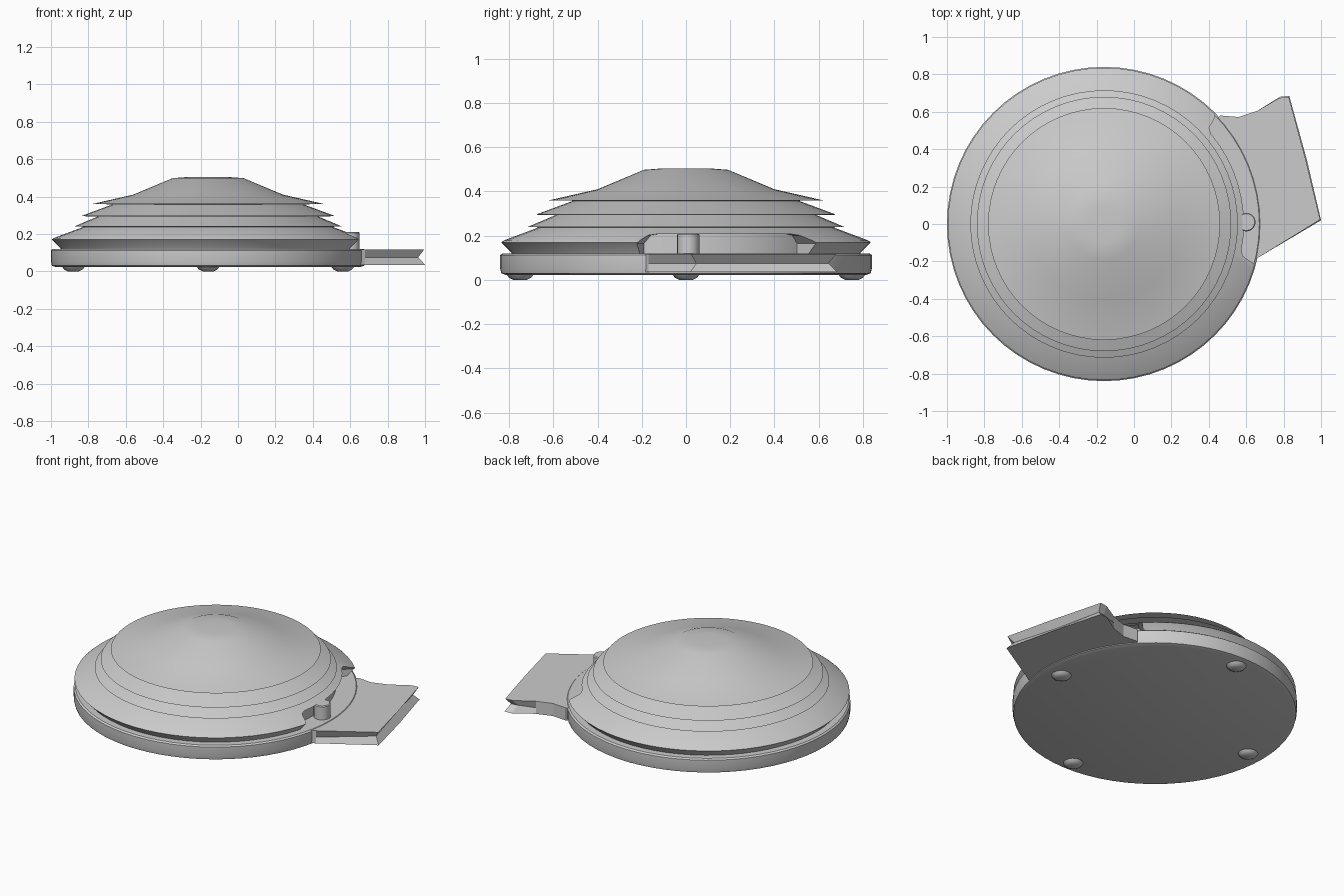
import bpy, bmesh, math
from mathutils import Vector

if "Cube" in bpy.data.objects:
    bpy.data.objects.remove(bpy.data.objects["Cube"])

CX = -0.16  # axis of the round body

grey = bpy.data.materials.new("light_grey")
grey.use_nodes = True
grey.diffuse_color = (0.6, 0.6, 0.6, 1)
grey.node_tree.nodes["Principled BSDF"].inputs["Base Color"].default_value = (0.6, 0.6, 0.6, 1)


def finish(name, bm):
    bmesh.ops.recalc_face_normals(bm, faces=bm.faces[:])
    mesh = bpy.data.meshes.new(name)
    bm.to_mesh(mesh)
    bm.free()
    mesh.materials.append(grey)
    obj = bpy.data.objects.new(name, mesh)
    bpy.context.collection.objects.link(obj)
    return obj


def smooth(obj, angle=25):
    bpy.ops.object.select_all(action='DESELECT')
    obj.select_set(True)
    bpy.context.view_layer.objects.active = obj
    bpy.ops.object.shade_smooth_by_angle(angle=math.radians(angle))


def loft(bm, rings, closed):
    """Join rings of points with quads, then cap the two ends."""
    rows = [[bm.verts.new(p) for p in ring] for ring in rings]
    n = len(rows[0])
    for a, b in zip(rows, rows[1:]):
        for i in range(n):
            j = (i + 1) % n
            bm.faces.new((a[i], a[j], b[j], b[i]))
    if closed:
        bm.faces.new(rows[0])
        bm.faces.new(rows[-1])


def turned(name, profile, x=CX, y=0, steps=64):
    bm = bmesh.new()
    rings = []
    for r, z in profile:
        angles = [2 * math.pi * i / steps for i in range(steps)]
        rings.append([(x + r * math.cos(a), y + r * math.sin(a), z) for a in angles])
    loft(bm, rings, True)
    return finish(name, bm)


# Round base plate
smooth(turned("base_plate", [(0.81, 0.022), (0.835, 0.03), (0.84, 0.05),
                             (0.84, 0.112), (0.83, 0.12)]), 35)

# Stepped dome with overhanging thin lips
dome = turned("stepped_dome", [
    (0.785, 0.115), (0.79, 0.125), (0.835, 0.17), (0.825, 0.178),
    (0.665, 0.238), (0.715, 0.24), (0.59, 0.293), (0.68, 0.295),
    (0.51, 0.358), (0.62, 0.36), (0.40, 0.41), (0.19, 0.498), (0.10, 0.505)])

# Rounded slot cut into the side of the lowest tier
bm = bmesh.new()
slices = []
for i in range(25):
    t = i / 24
    a = math.radians(-15.5 + 60.5 * t)
    end = max(0, 1 - min(t, 1 - t) / 0.08)
    top = 0.165 + 0.042 * math.sqrt(1 - end * end)
    slices.append([(CX + r * math.cos(a), r * math.sin(a), z)
                   for r, z in ((0.71, 0.10), (0.92, 0.10), (0.92, top), (0.71, top))])
loft(bm, slices, True)
cutter = finish("slot_cutter", bm)
cutter.hide_render = True
cut = dome.modifiers.new("slot", 'BOOLEAN')
cut.operation = 'DIFFERENCE'
cut.solver = 'EXACT'
cut.object = cutter
bpy.context.view_layer.objects.active = dome
bpy.ops.object.modifier_apply(modifier="slot")
bpy.data.objects.remove(cutter)
smooth(dome)

# Upright pin standing in the slot
smooth(turned("slot_pin", [(0.05, 0.11), (0.05, 0.205), (0.045, 0.21)], 0.60, 0.01, 20), 40)

# Flared side handle with a V groove along its edge
outline = [(0.42, 0.05), (0.60, -0.215), (0.68, -0.17), (1.0, 0.02), (0.925, 0.34),
           (0.83, 0.685), (0.78, 0.68), (0.66, 0.605), (0.56, 0.572), (0.46, 0.58),
           (0.38, 0.5)]
centre = Vector((0.65, 0.28))


def handle_ring(z, inset):
    ring = []
    for p in outline:
        v = Vector(p)
        if v.x > 0.7:
            v += (centre - v).normalized() * inset
        ring.append((v.x, v.y, z))
    return ring


bm = bmesh.new()
loft(bm, [handle_ring(0.035, 0), handle_ring(0.075, 0.045), handle_ring(0.117, 0.006)], True)
finish("side_handle", bm)

# Four low feet under the base
for name, dx, dy in (("left", 0.72, 0), ("right", -0.72, 0),
                     ("back", 0, 0.75), ("front", 0, -0.75)):
    smooth(turned(name + "_foot", [(0.03, 0.0), (0.05, 0.01), (0.065, 0.03)],
                  CX + dx, dy, 16), 40)
